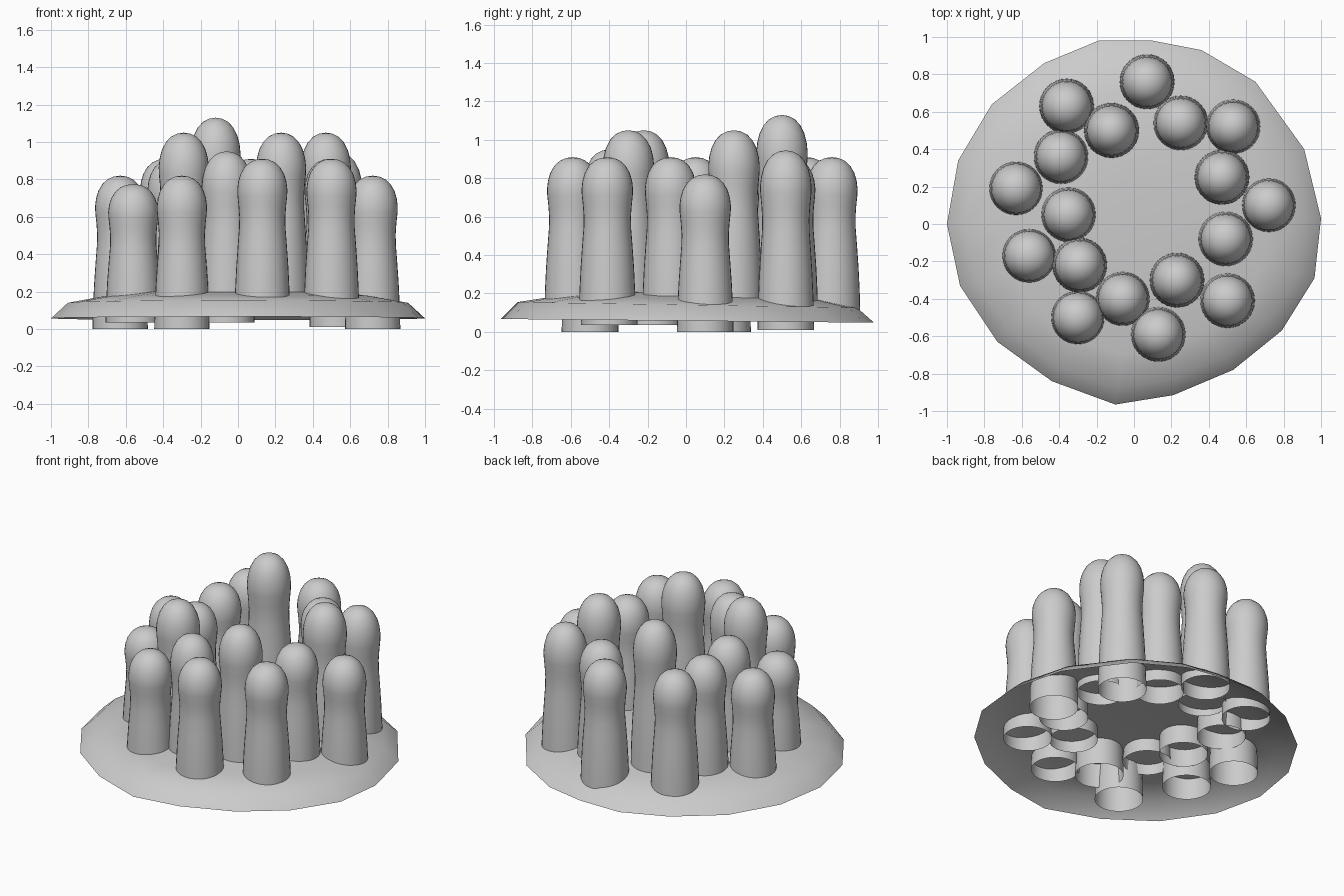
import bpy, bmesh, math
from mathutils import Vector

if "Cube" in bpy.data.objects:
    bpy.data.objects.remove(bpy.data.objects["Cube"])


def finish(bm, name, angle):
    me = bpy.data.meshes.new(name)
    bmesh.ops.recalc_face_normals(bm, faces=bm.faces)
    bm.to_mesh(me)
    bm.free()
    ob = bpy.data.objects.new(name, me)
    bpy.context.collection.objects.link(ob)
    bpy.ops.object.select_all(action='DESELECT')
    ob.select_set(True)
    bpy.context.view_layer.objects.active = ob
    bpy.ops.object.shade_smooth_by_angle(angle=math.radians(angle))
    return ob


def skin(bm, rings, tip):
    """Bridge successive rings and close the top with a fan."""
    n = len(rings[0])
    for a, b in zip(rings, rings[1:]):
        for i in range(n):
            j = (i + 1) % n
            bm.faces.new((a[i], a[j], b[j], b[i]))
    for i in range(n):
        bm.faces.new((rings[-1][i], rings[-1][(i + 1) % n], tip))


# Irregular low dome, open underneath
rim = [(-1, 0), (-.94, .34), (-.76, .64), (-.48, .86), (-.19, .98), (.10, .98),
       (.36, .93), (.65, .76), (.91, .40), (1, .03), (.965, -.29), (.79, -.57),
       (.53, -.78), (.21, -.915), (-.10, -.965), (-.44, -.84), (-.73, -.63), (-.93, -.33)]
bm = bmesh.new()
rings = []
for s, z, tilt in [(1, .057, -.01), (.91, .14, -.015), (.72, .175, -.008),
                   (.5, .205, 0), (.25, .217, 0)]:
    rings.append([bm.verts.new((x * s, y * s, z + tilt * y)) for x, y in rim])
skin(bm, rings, bm.verts.new((0, 0, .22)))
finish(bm, "base_dome", 60)

# Hollow finger tubes, open at the bottom: (x, y, bottom, top)
fingers = [
    (.07, .76, .09, .91), (-.36, .63, .09, .91), (-.12, .50, .16, 1.13),
    (.25, .54, .09, .91), (.53, .52, .01, .945), (-.39, .36, .09, .91),
    (.47, .25, .13, 1.05), (-.63, .19, 0, .82), (.72, .10, 0, .82),
    (-.35, .05, .09, .91), (.49, -.08, .09, .91), (-.56, -.17, .035, .775),
    (-.29, -.22, .13, 1.05), (-.06, -.40, .035, .95), (.23, -.30, .13, 1.05),
    (.50, -.41, .09, .91), (-.30, -.50, 0, .82), (.13, -.59, .09, .91)]
# radius against fraction of length
profile = [(.148, 0), (.145, .15), (.139, .3), (.131, .44), (.124, .55), (.123, .62),
           (.127, .69), (.133, .76), (.134, .80), (.129, .85), (.117, .90),
           (.095, .946), (.067, .977), (.035, .994)]
SIDES = 32
for k, (x, y, z0, z1) in enumerate(fingers):
    bm = bmesh.new()
    rings = []
    for r, t in profile:
        rings.append([bm.verts.new((x + r * math.cos(2 * math.pi * i / SIDES),
                                    y + r * math.sin(2 * math.pi * i / SIDES),
                                    z0 + t * (z1 - z0))) for i in range(SIDES)])
    skin(bm, rings, bm.verts.new((x, y, z1)))
    finish(bm, f"finger_{k + 1:02d}", 40)
